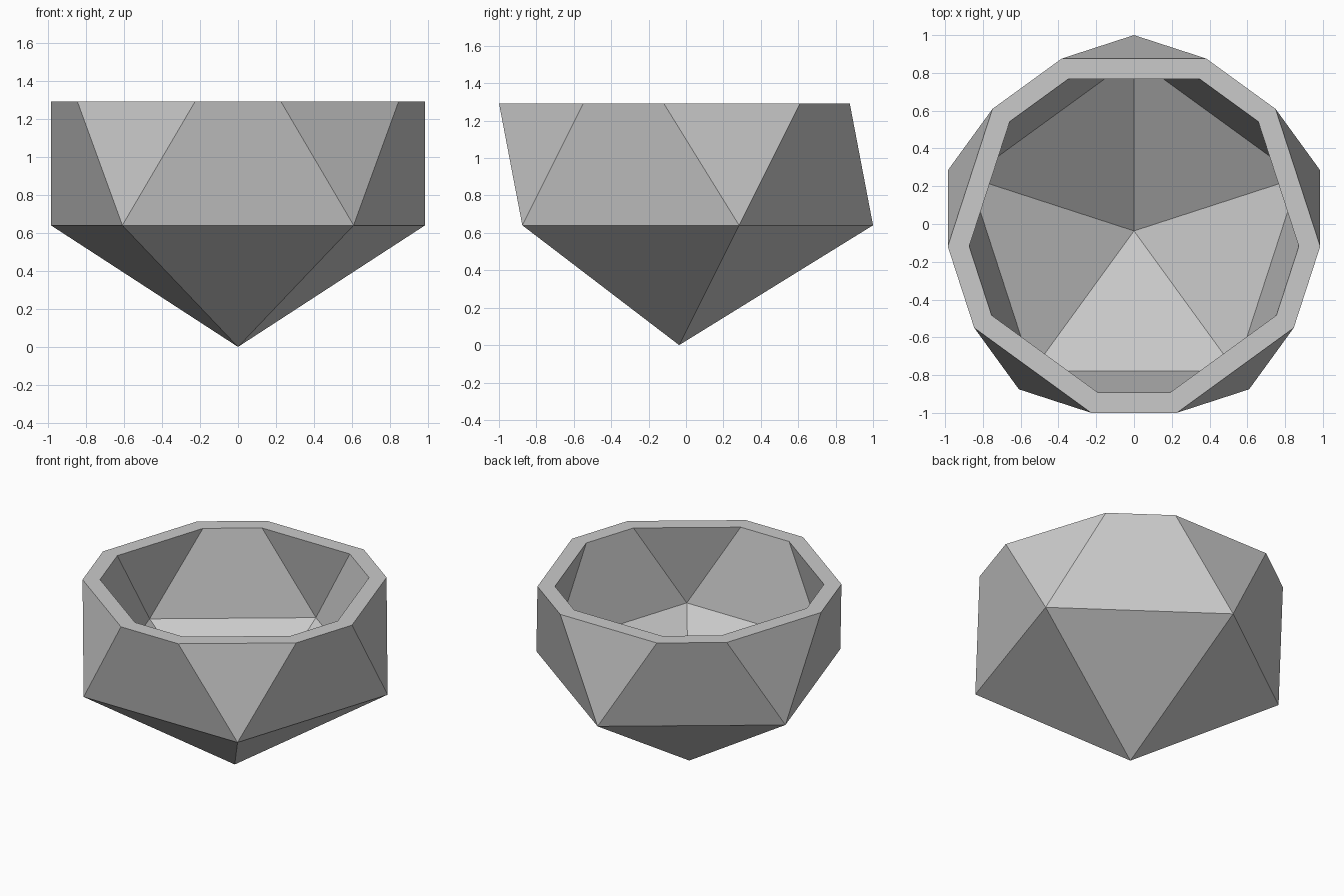
import bpy, bmesh, math
from mathutils import Matrix, Vector

cube = bpy.data.objects.get("Cube")
if cube:
    bpy.data.objects.remove(cube)

# Plain grey material
grey = bpy.data.materials.new("light_grey")
grey.use_nodes = True
colour = (0.59, 0.59, 0.59, 1)
grey.diffuse_color = colour
grey.node_tree.nodes["Principled BSDF"].inputs["Base Color"].default_value = colour

RADIUS = 1.159        # outer icosahedron
INNER = 0.885         # hollow, as a share of the outer size
RIM_Z = 1.292
CENTRE = Vector((0, -0.0366, RADIUS))


def cut_icosahedron(bm, radius):
    """Add an icosahedron on its point, open above the rim; return its rim corners in order."""
    place = Matrix.Translation(CENTRE) @ Matrix.Rotation(-math.pi / 2, 4, 'Z')
    verts = bmesh.ops.create_icosphere(
        bm, subdivisions=1, radius=radius, matrix=place)["verts"]
    faces = {f for v in verts for f in v.link_faces}
    edges = {e for v in verts for e in v.link_edges}
    cut = bmesh.ops.bisect_plane(
        bm, geom=verts + list(edges) + list(faces), dist=1e-5,
        plane_co=(0, 0, RIM_Z), plane_no=(0, 0, 1), clear_outer=True)["geom_cut"]
    corners = [g for g in cut if isinstance(g, bmesh.types.BMVert)]
    return sorted(corners, key=lambda v: math.atan2(v.co.x, v.co.y - CENTRE.y))


# Outer wall and hollow
bm = bmesh.new()
outer = cut_icosahedron(bm, RADIUS)
inner = cut_icosahedron(bm, RADIUS * INNER)

# Flat ten-sided rim between them
for i in range(len(outer)):
    bm.faces.new((outer[i - 1], outer[i], inner[i], inner[i - 1]))
bmesh.ops.recalc_face_normals(bm, faces=bm.faces[:])

mesh = bpy.data.meshes.new("faceted_bowl")
bm.to_mesh(mesh)
bm.free()
mesh.materials.append(grey)
bowl = bpy.data.objects.new("faceted_bowl", mesh)
bpy.context.collection.objects.link(bowl)
